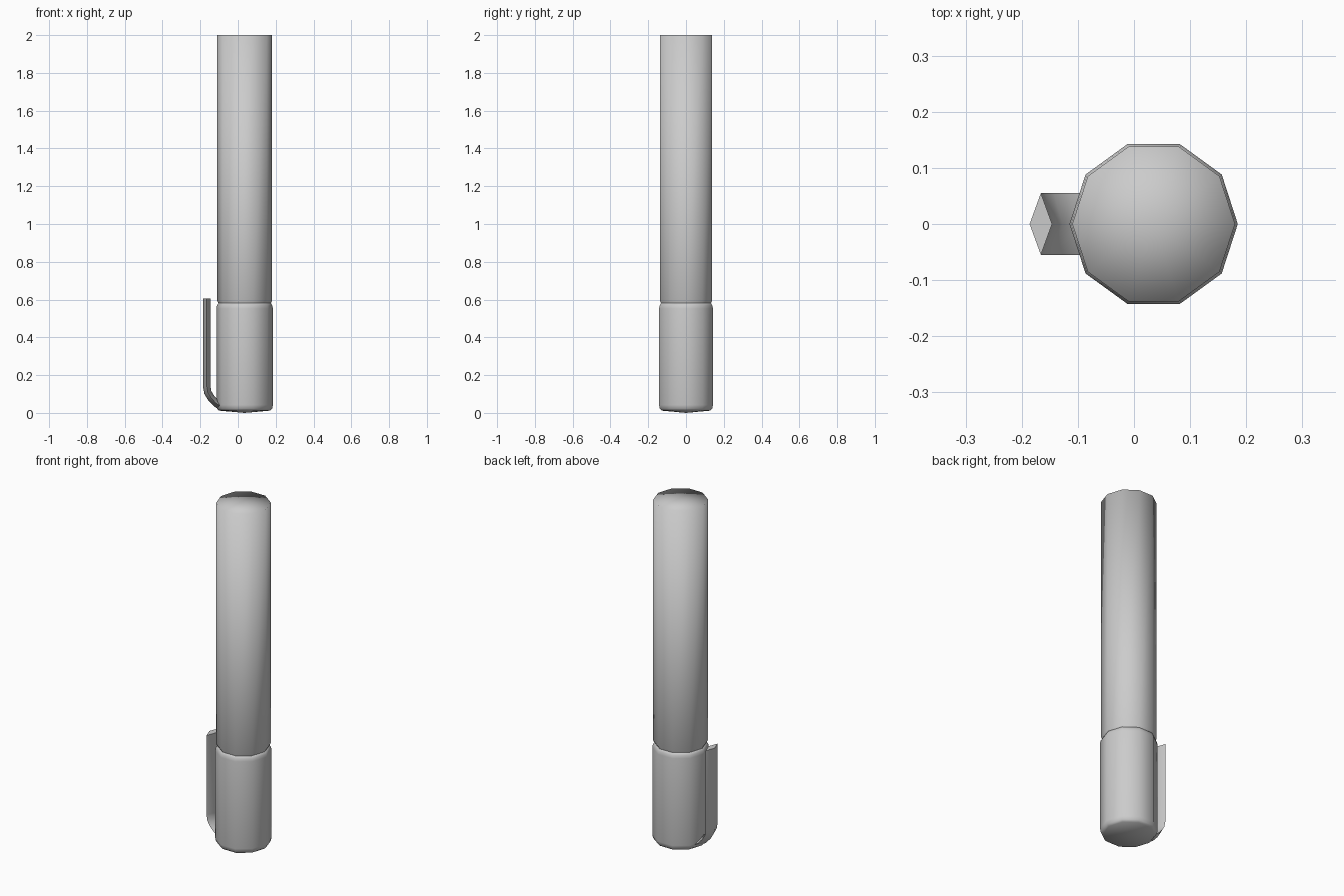
import bpy, bmesh, math
from mathutils import Vector

if "Cube" in bpy.data.objects:
    bpy.data.objects.remove(bpy.data.objects["Cube"])

SIDES = 10
AXIS_X = 0.035


def finish(name, bm):
    bmesh.ops.recalc_face_normals(bm, faces=bm.faces)
    for f in bm.faces:
        f.smooth = True
    mesh = bpy.data.meshes.new(name)
    bm.to_mesh(mesh)
    bm.free()
    obj = bpy.data.objects.new(name, mesh)
    bpy.context.collection.objects.link(obj)
    return obj


def skin(bm, rings, start, end):
    """Bridge equal rings and close both ends with fans to a centre point."""
    rows = [[bm.verts.new(p) for p in ring] for ring in rings]
    n = len(rows[0])
    for a, b in zip(rows, rows[1:]):
        for i in range(n):
            j = (i + 1) % n
            bm.faces.new((a[i], a[j], b[j], b[i]))
    for row, centre in ((rows[0], start), (rows[-1], end)):
        c = bm.verts.new(centre)
        for i in range(n):
            bm.faces.new((row[i], row[(i + 1) % n], c))


def lathe(name, profile, z_bottom, z_top):
    rings = []
    for r, z in profile:
        rings.append([(AXIS_X + r * math.cos(2 * math.pi * i / SIDES),
                       r * math.sin(2 * math.pi * i / SIDES), z)
                      for i in range(SIDES)])
    bm = bmesh.new()
    skin(bm, rings, (AXIS_X, 0, z_bottom), (AXIS_X, 0, z_top))
    return finish(name, bm)


# Pen barrel, slightly necked where it enters the cap
lathe("barrel", [(0.138, 0.56), (0.139, 0.58), (0.145, 0.592), (0.145, 2.0)],
      0.56, 2.0)

# Cap with rounded closed end and chamfered mouth
lathe("cap", [(0.135, 0.012), (0.146, 0.022), (0.15, 0.042), (0.15, 0.552),
              (0.147, 0.568), (0.138, 0.583)], 0.0, 0.583)

# Pocket clip: diamond section swept along a bent path
path = [(-0.09, 0.035), (-0.115, 0.05), (-0.143, 0.08), (-0.160, 0.108),
        (-0.166, 0.14), (-0.166, 0.605)]
pts = [Vector(p) for p in path]
rings = []
for i, p in enumerate(pts):
    t = (pts[min(i + 1, len(pts) - 1)] - pts[max(i - 1, 0)]).normalized()
    if i == len(pts) - 2 or i == len(pts) - 1:
        t = Vector((0, 1))
    nrm = Vector((-t.y, t.x)) * 0.02
    rings.append([(p.x + nrm.x, 0, p.y + nrm.y), (p.x, 0.055, p.y),
                  (p.x - nrm.x, 0, p.y - nrm.y), (p.x, -0.055, p.y)])
bm = bmesh.new()
skin(bm, rings, (path[0][0], 0, path[0][1]), (path[-1][0], 0, path[-1][1]))
clip = finish("pocket_clip", bm)
bpy.context.view_layer.objects.active = clip
clip.select_set(True)
bpy.ops.object.shade_smooth_by_angle(angle=math.radians(60))
